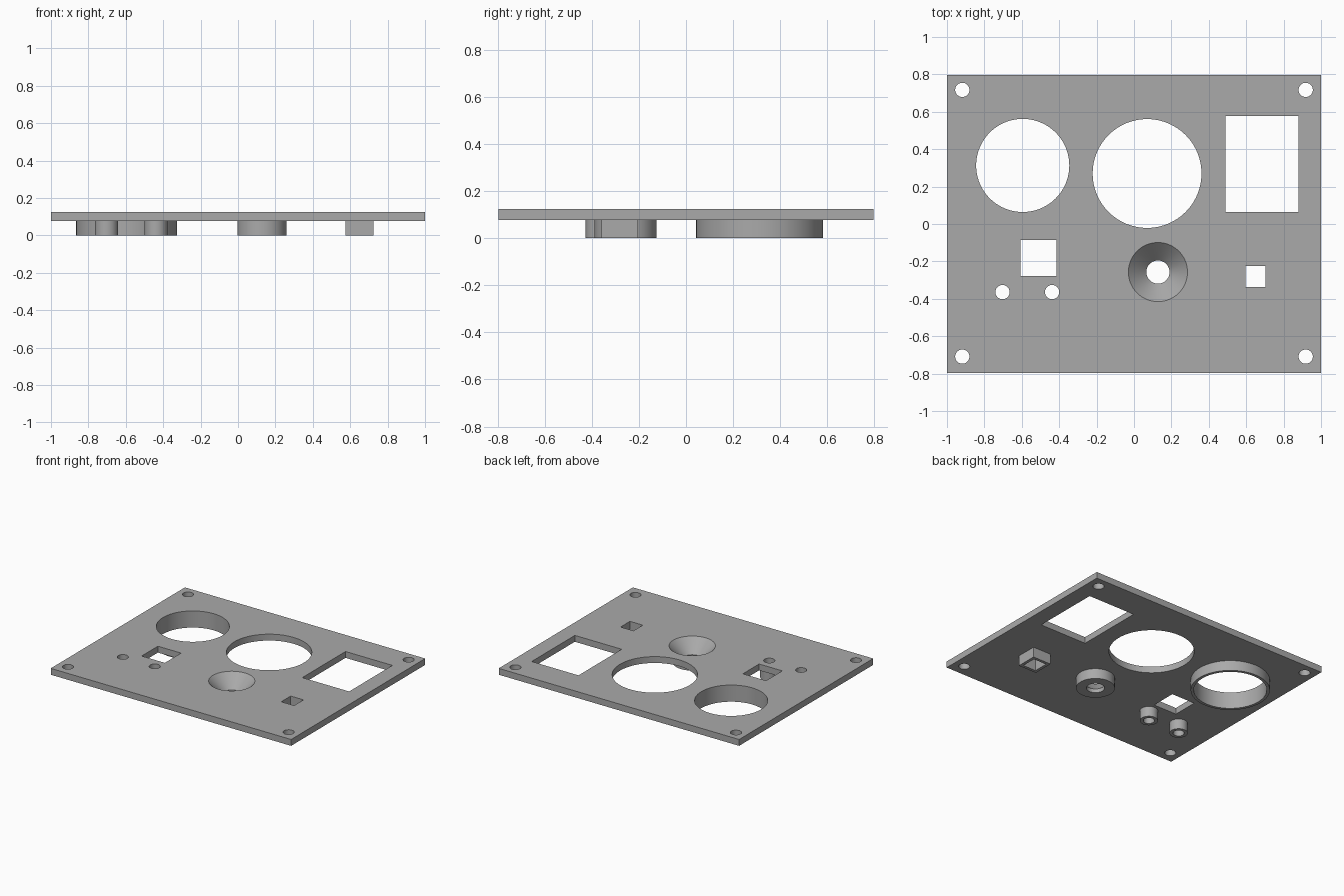
import bpy
import bmesh
from math import cos, sin, tau, radians
from mathutils import Matrix

cube = bpy.data.objects.get("Cube")
if cube:
    bpy.data.objects.remove(cube, do_unlink=True)

TOP, UNDER = 0.125, 0.077      # plate faces
LOW, HIGH = -0.05, 0.2         # cutter reach

grey = bpy.data.materials.new("plain grey")
grey.use_nodes = True
grey.diffuse_color = (0.4, 0.4, 0.4, 1)
grey.node_tree.nodes["Principled BSDF"].inputs["Base Color"].default_value = (0.4, 0.4, 0.4, 1)


def add_lathe(bm, x, y, profile, sides=96):
    """Closed solid of revolution from (radius, z) pairs, bottom to top."""
    rings = [[bm.verts.new((x + r * cos(tau * i / sides), y + r * sin(tau * i / sides), z))
              for i in range(sides)] for r, z in profile]
    for low, high in zip(rings, rings[1:]):
        for i in range(sides):
            j = (i + 1) % sides
            bm.faces.new((low[i], low[j], high[j], high[i]))
    bm.faces.new(rings[0][::-1])
    bm.faces.new(rings[-1])


def add_box(bm, x, y, width, depth, z0, z1):
    place = Matrix.Translation((x, y, (z0 + z1) / 2)) @ Matrix.Diagonal((width, depth, z1 - z0, 1))
    bmesh.ops.create_cube(bm, size=1, matrix=place)


def make_object(name, build):
    bm = bmesh.new()
    build(bm)
    mesh = bpy.data.meshes.new(name)
    bm.to_mesh(mesh)
    bm.free()
    mesh.materials.append(grey)
    obj = bpy.data.objects.new(name, mesh)
    bpy.context.collection.objects.link(obj)
    return obj


# Openings: round (x, y, radius) and rectangular (x, y, width, depth)
screw_holes = [(x, y, 0.038) for x in (-0.918, 0.918) for y in (-0.709, 0.717)]
pin_holes = [(-0.703, -0.364, 0.038), (-0.438, -0.364, 0.038)]
large_holes = [(-0.595, 0.313, 0.249), (0.07, 0.27, 0.291)]
windows = [(0.685, 0.321, 0.39, 0.514), (-0.51, -0.182, 0.193, 0.193), (0.649, -0.281, 0.107, 0.112)]
FUNNEL = (0.128, -0.257)


def build_cutters(bm):
    for x, y, r in screw_holes + pin_holes + large_holes:
        add_lathe(bm, x, y, [(r, LOW), (r, HIGH)])
    for x, y, w, d in windows:
        add_box(bm, x, y, w, d, LOW, HIGH)
    # countersunk funnel with a straight throat
    add_lathe(bm, *FUNNEL, [(0.062, LOW), (0.062, 0.029), (0.158, TOP), (0.233, HIGH)])


cutters = make_object("hole_cutters", build_cutters)
cutters.hide_render = True

# Plate and the collars hanging beneath it
parts = [make_object("panel_plate", lambda bm: add_box(bm, 0, 0, 2, 1.594, UNDER, TOP))]
round_collars = [
    ("large_ring_collar", -0.595, 0.313, 0.27),
    ("right_pin_collar", -0.703, -0.364, 0.062),
    ("left_pin_collar", -0.438, -0.364, 0.062),
    ("funnel_collar", *FUNNEL, 0.132),
]
for name, x, y, r in round_collars:
    parts.append(make_object(name, lambda bm: add_lathe(bm, x, y, [(r, 0), (r, UNDER)])))
parts.append(make_object("square_collar", lambda bm: add_box(bm, 0.649, -0.281, 0.151, 0.156, 0, UNDER)))

# Cut the openings, then shade
for obj in parts:
    bpy.ops.object.select_all(action="DESELECT")
    bpy.context.view_layer.objects.active = obj
    obj.select_set(True)
    cut = obj.modifiers.new("openings", "BOOLEAN")
    cut.operation = "DIFFERENCE"
    cut.solver = "EXACT"
    cut.object = cutters
    bpy.ops.object.modifier_apply(modifier=cut.name)
    bpy.ops.object.shade_smooth_by_angle(angle=radians(30))

bpy.data.objects.remove(cutters, do_unlink=True)
